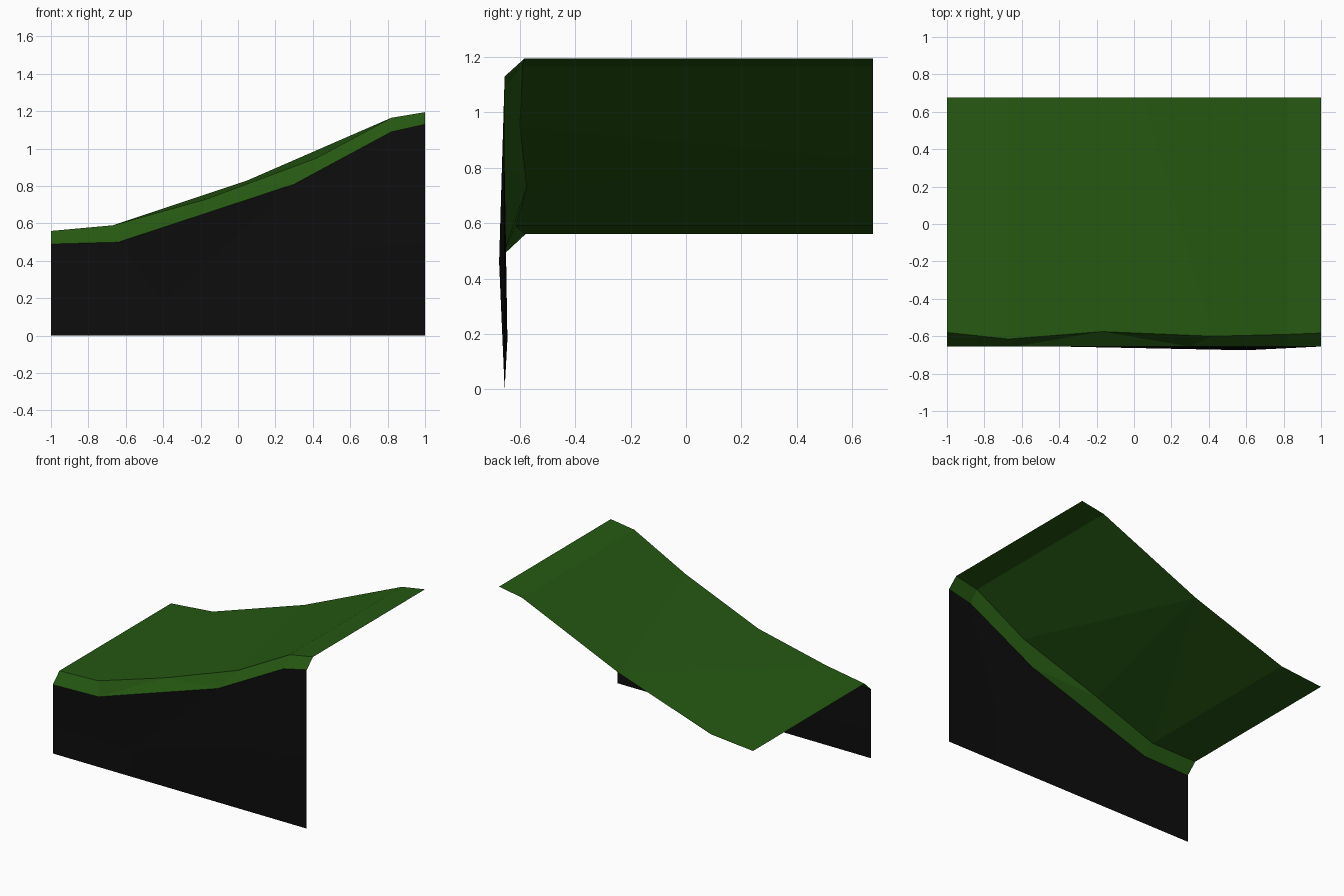
import bpy
import bmesh

cube = bpy.data.objects.get("Cube")
if cube:
    bpy.data.objects.remove(cube, do_unlink=True)


def material(name, colour):
    mat = bpy.data.materials.new(name)
    mat.use_nodes = True
    mat.diffuse_color = colour
    bsdf = next(n for n in mat.node_tree.nodes if n.type == "BSDF_PRINCIPLED")
    bsdf.inputs["Base Color"].default_value = colour
    bsdf.inputs["Roughness"].default_value = 0.9
    return mat


def stitch(bm, a, b, steps):
    """Bridge two rows: 'a' or 'b' advances one row (triangle), '=' both (quad)."""
    i = j = 0
    for step in steps:
        ni, nj = i + (step in "a="), j + (step in "b=")
        ring = [a[i], a[ni], b[nj], b[j]]
        bm.faces.new(list(dict.fromkeys(ring)))
        i, j = ni, nj


def sheet(name, mat, rows, steps):
    """Open surface bridging successive rows, each running along x."""
    bm = bmesh.new()
    verts = [[bm.verts.new(p) for p in row] for row in rows]
    for a, b, s in zip(verts, verts[1:], steps):
        stitch(bm, a, b, s)
    mesh = bpy.data.meshes.new(name)
    bm.to_mesh(mesh)
    bm.free()
    mesh.materials.append(mat)
    obj = bpy.data.objects.new(name, mesh)
    bpy.context.collection.objects.link(obj)
    return obj


grass = material("grass green", (0.019, 0.098, 0.006, 1))
rock = material("dark rock", (0.004, 0.004, 0.004, 1))

BACK, FACE = 0.675, -0.655

# Profiles of the slope at the back, the brow and the lip
back = [(x, BACK, z) for x, z in
        [(-1, .56), (-.67, .59), (.05, .83), (.82, 1.165), (1, 1.195)]]
brow = [(-1, -.58, .56), (-.67, -.615, .59), (-.17, -.575, .73),
        (.42, -.6, .95), (.82, -.59, 1.165), (1, -.583, 1.195)]
lip = [(x, FACE, z) for x, z in
       [(-1, .49), (-.64, .50), (.3, .81), (.82, 1.09), (1, 1.13)]]

# Uneven middle and straight foot of the wall
middle = [(-1, FACE, .2), (-.4, -.645, .18), (.6, -.675, .46), (1, FACE, .5)]
foot = [(x, FACE, 0) for x, _, _ in middle]

# Grassy slope with its overhanging front edge
sheet("grass_slope", grass, [lip, brow, back], ["=bab==", "=baa=="])

# Cliff wall under the lip
sheet("cliff_wall", rock, [foot, middle, lip], ["===", "=bab="])
